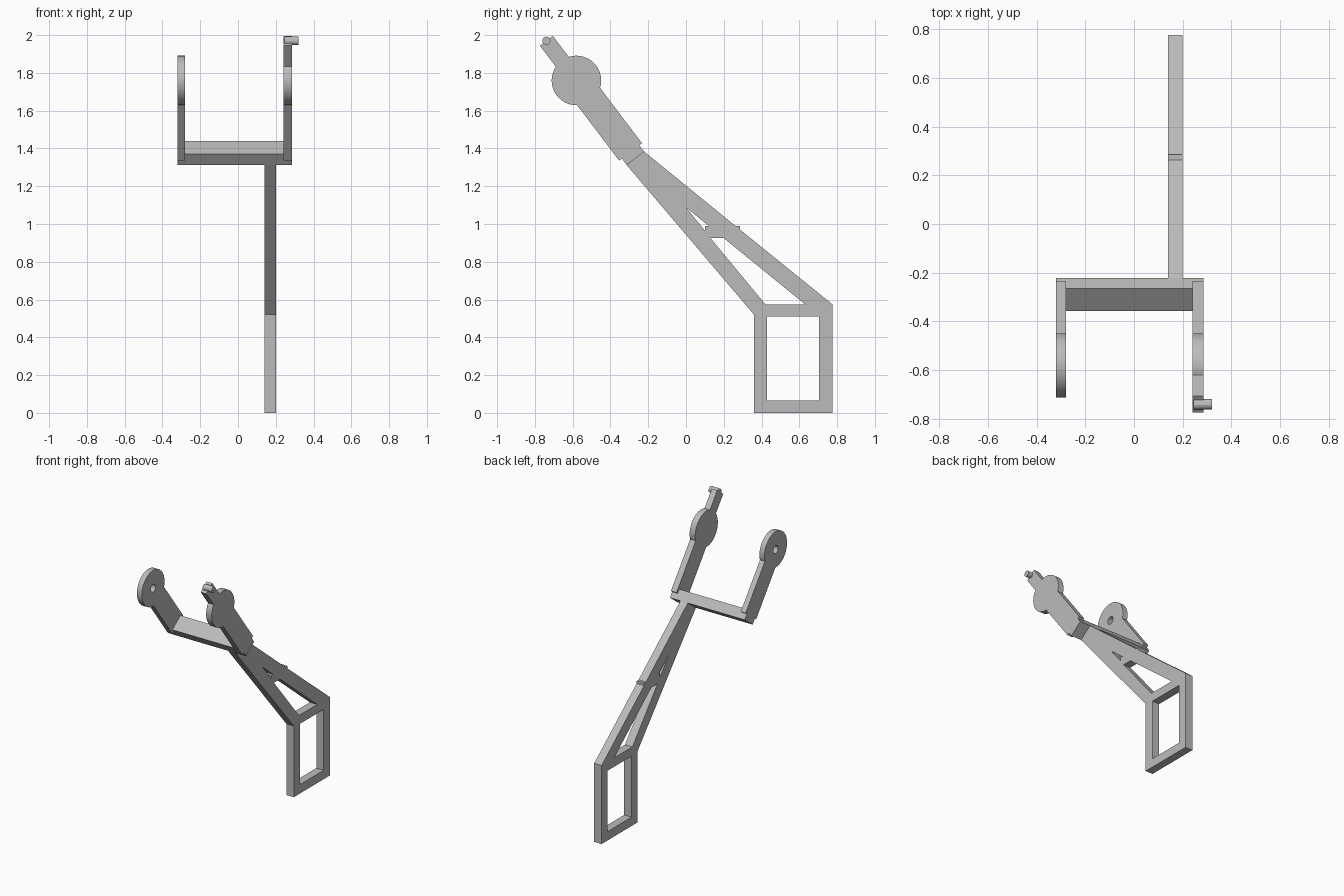
import bpy
from math import asin, cos, sin, pi
from mathutils import Matrix, Vector

old = bpy.data.objects.get("Cube")
if old:
    bpy.data.objects.remove(old, do_unlink=True)

# Single plain grey material
GREY = (0.5, 0.5, 0.5, 1)
grey = bpy.data.materials.new("plain grey")
grey.use_nodes = True
grey.diffuse_color = GREY
grey.node_tree.nodes["Principled BSDF"].inputs["Base Color"].default_value = GREY

# Maps a flat profile (y, z) to the side plane, thickness along x
SIDE = Matrix(((0, 0, 1, 0), (1, 0, 0, 0), (0, 1, 0, 0), (0, 0, 0, 1)))

# Tilted fork frame: u runs along the arms, v across them
BASE = Vector((-0.2675, 1.3475))
ALONG = Vector((-0.604, 0.797)).normalized()
ACROSS = Vector((ALONG.y, -ALONG.x))


def tilt(points):
    return [BASE + ALONG * u + ACROSS * v for u, v in points]


def arc(u, r, start, end, n=32):
    angles = [start + (end - start) * i / n for i in range(n + 1)]
    return [(u + r * cos(a), r * sin(a)) for a in angles]


def circle(u, r, n):
    return arc(u, r, 0, 2 * pi, n)[:-1]


def plate(name, loops, x0, x1):
    """Extrude an outline (with optional hole loops) from x0 to x1."""
    curve = bpy.data.curves.new(name + "_profile", "CURVE")
    curve.dimensions = "2D"
    curve.fill_mode = "BOTH"
    curve.extrude = (x1 - x0) / 2
    for loop in loops:
        spline = curve.splines.new("POLY")
        spline.points.add(len(loop) - 1)
        for point, (a, b) in zip(spline.points, loop):
            point.co = (a, b, 0, 1)
        spline.use_cyclic_u = True
    temp = bpy.data.objects.new(name + "_profile", curve)
    mesh = bpy.data.meshes.new_from_object(temp)
    bpy.data.objects.remove(temp)
    bpy.data.curves.remove(curve)
    mesh.name = name
    mesh.transform(Matrix.Translation(((x0 + x1) / 2, 0, 0)) @ SIDE)
    mesh.materials.clear()
    mesh.materials.append(grey)
    obj = bpy.data.objects.new(name, mesh)
    bpy.context.collection.objects.link(obj)
    bpy.ops.object.select_all(action="DESELECT")
    obj.select_set(True)
    bpy.context.view_layer.objects.active = obj
    bpy.ops.object.shade_smooth_by_angle(angle=0.5)
    return obj


# Handle: rectangular grip and tapering truss with a small cross brace
grip_outline = [(0.36, 0), (0.775, 0), (0.775, 0.575), (0.285, 0.971),
                (0.285, 0.99), (0.262, 0.99), (-0.221, 1.383),
                (-0.314, 1.312), (0.36, 0.52)]
grip_window = [(0.43, 0.065), (0.705, 0.065), (0.705, 0.51), (0.43, 0.51)]
truss_window = [(0.42, 0.575), (0.63, 0.575), (0.2, 0.925), (0.13, 0.925)]
truss_slot = [(0.1, 0.965), (0.1, 0.99), (0.12, 0.99), (0.0, 1.088)]
plate("handle", [grip_outline, grip_window, truss_window, truss_slot], 0.14, 0.2)

# Beam joining both arms
plate("fork_beam", [tilt([(0, -0.058), (0, 0.058), (0.073, 0.058), (0.073, -0.058)])],
      -0.32, 0.285)

# Arms ending in round discs
HUB, RADIUS, HALF, TIP_HALF = 0.5175, 0.131, 0.076, 0.043
START, TIP = 0.043, 0.781
neck = asin(HALF / RADIUS)
tip = asin(TIP_HALF / RADIUS)

plain_arm = [(START, HALF), (START, -HALF)] + arc(HUB, RADIUS, neck - pi, pi - neck, 56)
plate("right_arm", [tilt(plain_arm), tilt(circle(HUB, 0.028, 24))], -0.32, -0.28)

tipped_arm = ([(START, HALF), (START, -HALF)]
              + arc(HUB, RADIUS, neck - pi, -tip)
              + [(TIP, -TIP_HALF), (TIP, TIP_HALF)]
              + arc(HUB, RADIUS, tip, pi - neck))
plate("left_arm", [tilt(tipped_arm)], 0.24, 0.285)

# Small pin at the tip of the left arm
plate("tip_pin", [tilt(circle(TIP, 0.022, 12))], 0.245, 0.32)
